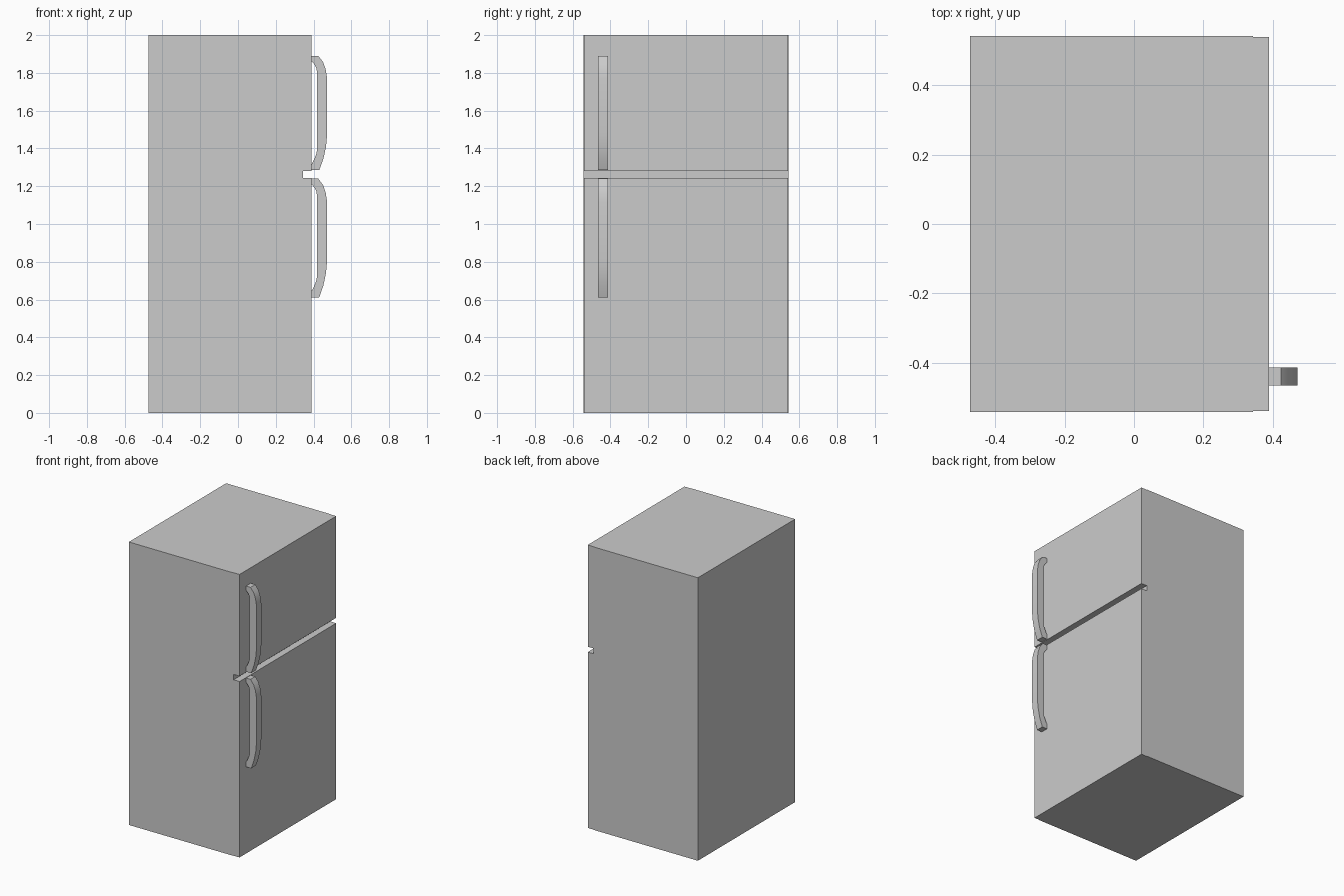
import bpy, bmesh, math

if "Cube" in bpy.data.objects:
    bpy.data.objects.remove(bpy.data.objects["Cube"])

HALF_Y = 0.543
DOOR_BACK, DOOR_FRONT = 0.344, 0.39


def finish(name, bm):
    bmesh.ops.recalc_face_normals(bm, faces=bm.faces[:])
    mesh = bpy.data.meshes.new(name)
    bm.to_mesh(mesh)
    bm.free()
    obj = bpy.data.objects.new(name, mesh)
    bpy.context.collection.objects.link(obj)
    return obj


def box(name, lo, hi):
    bm = bmesh.new()
    bmesh.ops.create_cube(bm, size=1)
    for v in bm.verts:
        v.co = [(a + b) / 2 + c * (b - a) for a, b, c in zip(lo, hi, v.co)]
    return finish(name, bm)


# Cabinet and the two doors, which are a hair narrower than the cabinet
box("cabinet", (-0.473, -HALF_Y, 0), (DOOR_BACK, HALF_Y, 2))
W = HALF_Y - 0.003
box("fridge_door", (DOOR_BACK, -W, 0), (DOOR_FRONT, W, 1.243))
box("freezer_door", (DOOR_BACK, -W, 1.281), (DOOR_FRONT, W, 2))

# Handle side profile from top to bottom: (outer x, drop, inner x, drop)
PROFILE = [
    (0.390, 0.000, 0.390, 0.030), (0.425, 0.000, 0.396, 0.036),
    (0.450, 0.032, 0.406, 0.047), (0.464, 0.070, 0.415, 0.065),
    (0.472, 0.120, 0.418, 0.085), (0.472, 0.415, 0.418, 0.500),
    (0.466, 0.480, 0.414, 0.522), (0.452, 0.545, 0.404, 0.545),
    (0.430, 0.605, 0.396, 0.562), (0.390, 0.605, 0.390, 0.572),
]


def handle(name, top, length):
    k = length / 0.605
    y0, y1 = -0.467, -0.414
    bm = bmesh.new()
    rings = []
    for xo, zo, xi, zi in PROFILE:
        pts = [(xo, y0, top - zo * k), (xo, y1, top - zo * k),
               (xi, y1, top - zi * k), (xi, y0, top - zi * k)]
        rings.append([bm.verts.new(p) for p in pts])
    for a, b in zip(rings, rings[1:]):
        for i in range(4):
            j = (i + 1) % 4
            bm.faces.new((a[i], a[j], b[j], b[i]))
    bm.faces.new(rings[0])
    bm.faces.new(rings[-1][::-1])
    obj = finish(name, bm)
    bpy.ops.object.select_all(action='DESELECT')
    obj.select_set(True)
    bpy.context.view_layer.objects.active = obj
    bpy.ops.object.shade_smooth_by_angle(angle=math.radians(35))


# One handle per door, meeting near the gap
handle("freezer_handle", 1.89, 0.605)
handle("fridge_handle", 1.24, 0.628)
